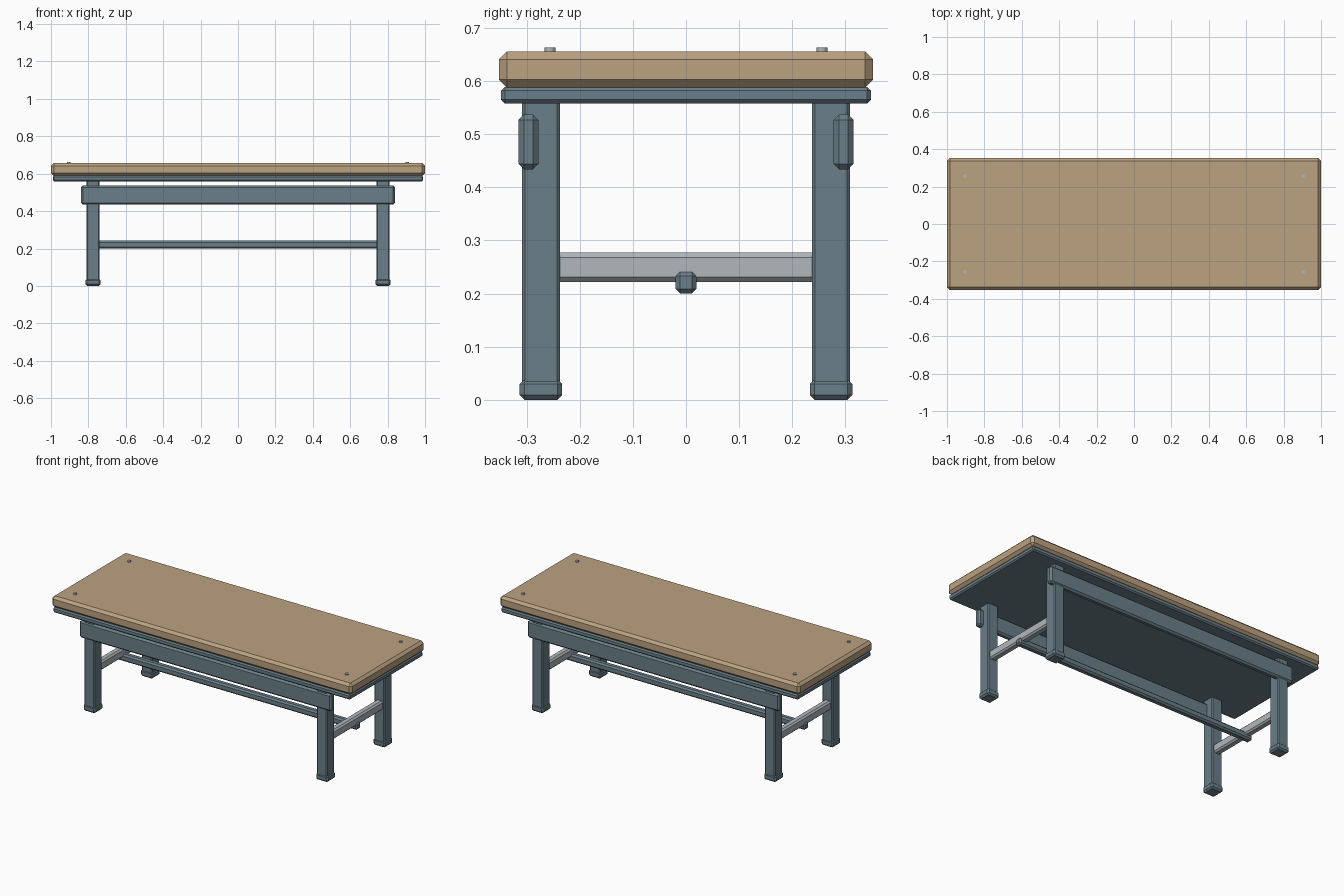
import bpy, bmesh
from mathutils import Matrix

if "Cube" in bpy.data.objects:
    bpy.data.objects.remove(bpy.data.objects["Cube"])


def material(name, rgb):
    m = bpy.data.materials.new(name)
    m.diffuse_color = (*rgb, 1)
    m.use_nodes = True
    m.node_tree.nodes["Principled BSDF"].inputs["Base Color"].default_value = m.diffuse_color
    return m


WOOD = material("tan wood", (0.50, 0.36, 0.22))
PAINT = material("blue grey paint", (0.145, 0.212, 0.247))
STEEL = material("light steel", (0.434, 0.474, 0.50))


def finish(bm, name, mat):
    me = bpy.data.meshes.new(name)
    bm.to_mesh(me)
    bm.free()
    me.materials.append(mat)
    ob = bpy.data.objects.new(name, me)
    bpy.context.collection.objects.link(ob)
    return ob


def box(name, x, y, z, mat, chamfer):
    """Chamfered block from (min, max) ranges."""
    bm = bmesh.new()
    size = [r[1] - r[0] for r in (x, y, z)]
    mid = [(r[1] + r[0]) / 2 for r in (x, y, z)]
    bmesh.ops.create_cube(bm, size=1, matrix=Matrix.Translation(mid) @ Matrix.Diagonal((*size, 1)))
    bmesh.ops.bevel(bm, geom=bm.edges[:], offset=chamfer, segments=1, affect='EDGES')
    return finish(bm, name, mat)


def around(c, half):
    return (c - half, c + half)


# Table top and the slab frame under it
box("table_top", (-1, 1), (-0.352, 0.352), (0.588, 0.656), WOOD, 0.015)
box("top_frame", (-0.99, 0.99), (-0.348, 0.348), (0.558, 0.589), PAINT, 0.007)

# Long stretcher between the end rails
box("centre_stretcher", (-0.805, 0.805), (-0.02, 0.02), (0.2, 0.242), PAINT, 0.009)

for sy, depth in ((-1, "front"), (1, "back")):
    # Long side rail on the outside of the legs
    box(f"{depth}_side_rail", (-0.84, 0.84), around(sy * 0.2965, 0.0185),
        (0.434, 0.537), PAINT, 0.01)
    for sx, side in ((-1, "left"), (1, "right")):
        # Leg with a wider foot
        box(f"{depth}_{side}_leg", around(sx * 0.775, 0.035), around(sy * 0.273, 0.036),
            (0.01, 0.565), PAINT, 0.006)
        box(f"{depth}_{side}_foot", around(sx * 0.775, 0.04), around(sy * 0.273, 0.04),
            (0, 0.039), PAINT, 0.009)
        # Bolt head on the top
        bm = bmesh.new()
        bmesh.ops.create_cone(bm, cap_ends=True, segments=12, radius1=0.01, radius2=0.01,
                              depth=0.012, matrix=Matrix.Translation((sx * 0.905, sy * 0.256, 0.657)))
        finish(bm, f"{depth}_{side}_bolt", STEEL)

# End rails joining each pair of legs
for sx, side in ((-1, "left"), (1, "right")):
    box(f"{side}_end_rail", around(sx * 0.775, 0.022), (-0.25, 0.25), (0.222, 0.277), STEEL, 0.009)
